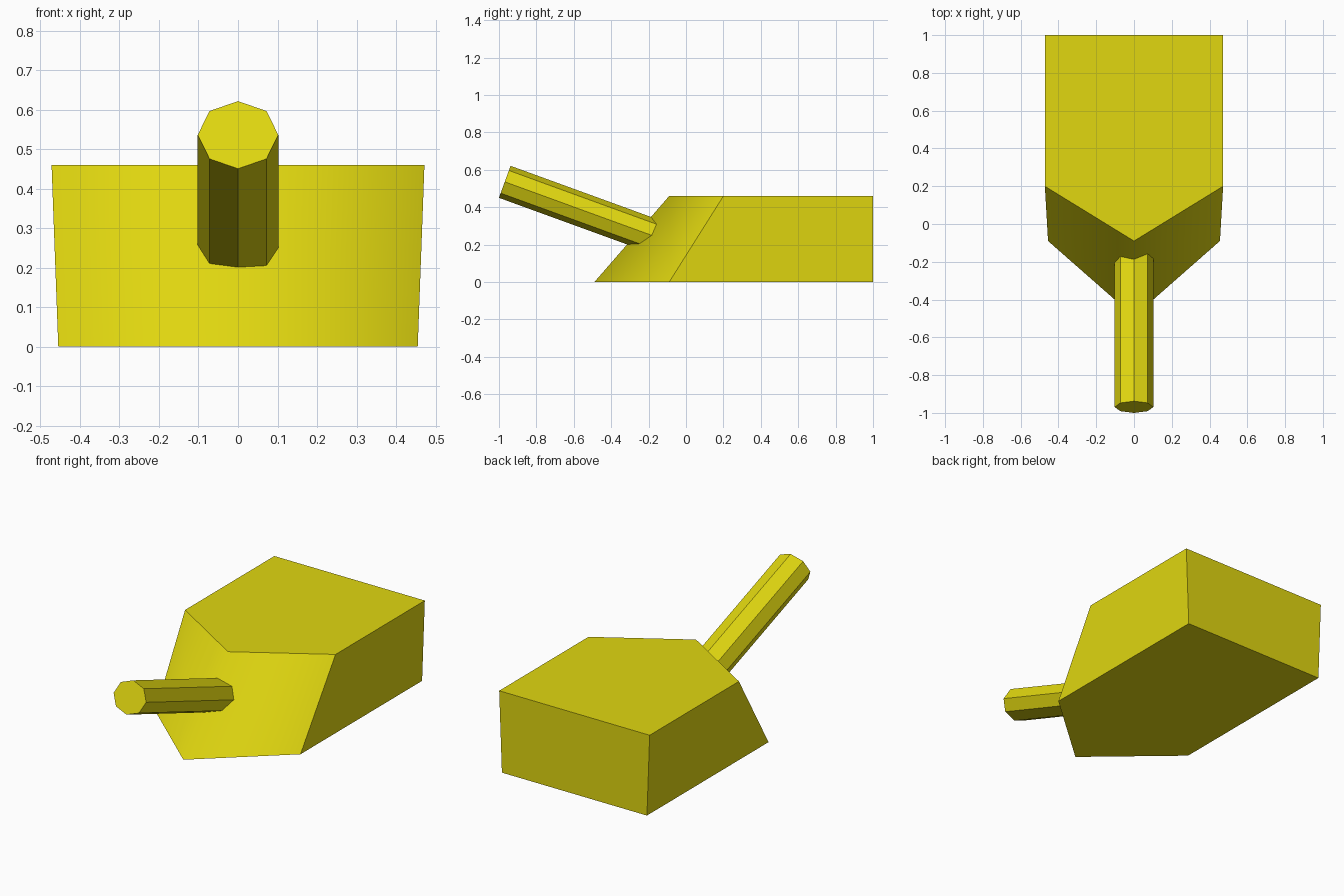
import bpy, bmesh, math
from mathutils import Matrix, Vector

cube = bpy.data.objects.get("Cube")
if cube:
    bpy.data.objects.remove(cube, do_unlink=True)

# One yellow for everything
YELLOW = (0.75, 0.68, 0.005, 1.0)
yellow = bpy.data.materials.new("yellow")
yellow.diffuse_color = YELLOW
yellow.use_nodes = True
shader = next(n for n in yellow.node_tree.nodes if n.type == "BSDF_PRINCIPLED")
shader.inputs["Base Color"].default_value = YELLOW


def add_object(name, bm):
    bmesh.ops.recalc_face_normals(bm, faces=bm.faces[:])
    mesh = bpy.data.meshes.new(name)
    bm.to_mesh(mesh)
    bm.free()
    mesh.materials.append(yellow)
    obj = bpy.data.objects.new(name, mesh)
    bpy.context.collection.objects.link(obj)
    return obj


def outline(bm, half_width, shoulder_y, nose_y, z):
    """Pentagon with a square back and a pointed nose."""
    points = [(half_width, 1), (half_width, shoulder_y), (0, nose_y),
              (-half_width, shoulder_y), (-half_width, 1)]
    return [bm.verts.new((x, y, z)) for x, y in points]


# Wedge-nosed block, with the sloped nose faces blended over the centre ridge
bm = bmesh.new()
bottom = outline(bm, 0.455, -0.09, -0.49, 0)
top = outline(bm, 0.472, 0.2, -0.09, 0.46)
bm.faces.new(bottom)
bm.faces.new(top)
for i in range(5):
    j = (i + 1) % 5
    bm.faces.new((bottom[i], bottom[j], top[j], top[i]))
for face in bm.faces:
    face.smooth = True
for edge in bm.edges:
    edge.smooth = all(v in (bottom[2], top[2]) for v in edge.verts)
add_object("block", bm)

# Eight-sided handle rising forward out of the nose
LENGTH = 1.0
bm = bmesh.new()
bmesh.ops.create_cone(bm, cap_ends=True, segments=8, radius1=1, radius2=1, depth=LENGTH)
bmesh.ops.scale(bm, vec=(0.102, 0.091, 1), verts=bm.verts[:])
tilt = math.radians(20)
axis = Vector((0, math.cos(tilt), -math.sin(tilt)))
centre = Vector((0, -0.969, 0.536)) + axis * LENGTH / 2
bmesh.ops.transform(
    bm, verts=bm.verts[:],
    matrix=Matrix.Translation(centre) @ Matrix.Rotation(-math.pi / 2 - tilt, 4, "X"))
add_object("handle", bm)
